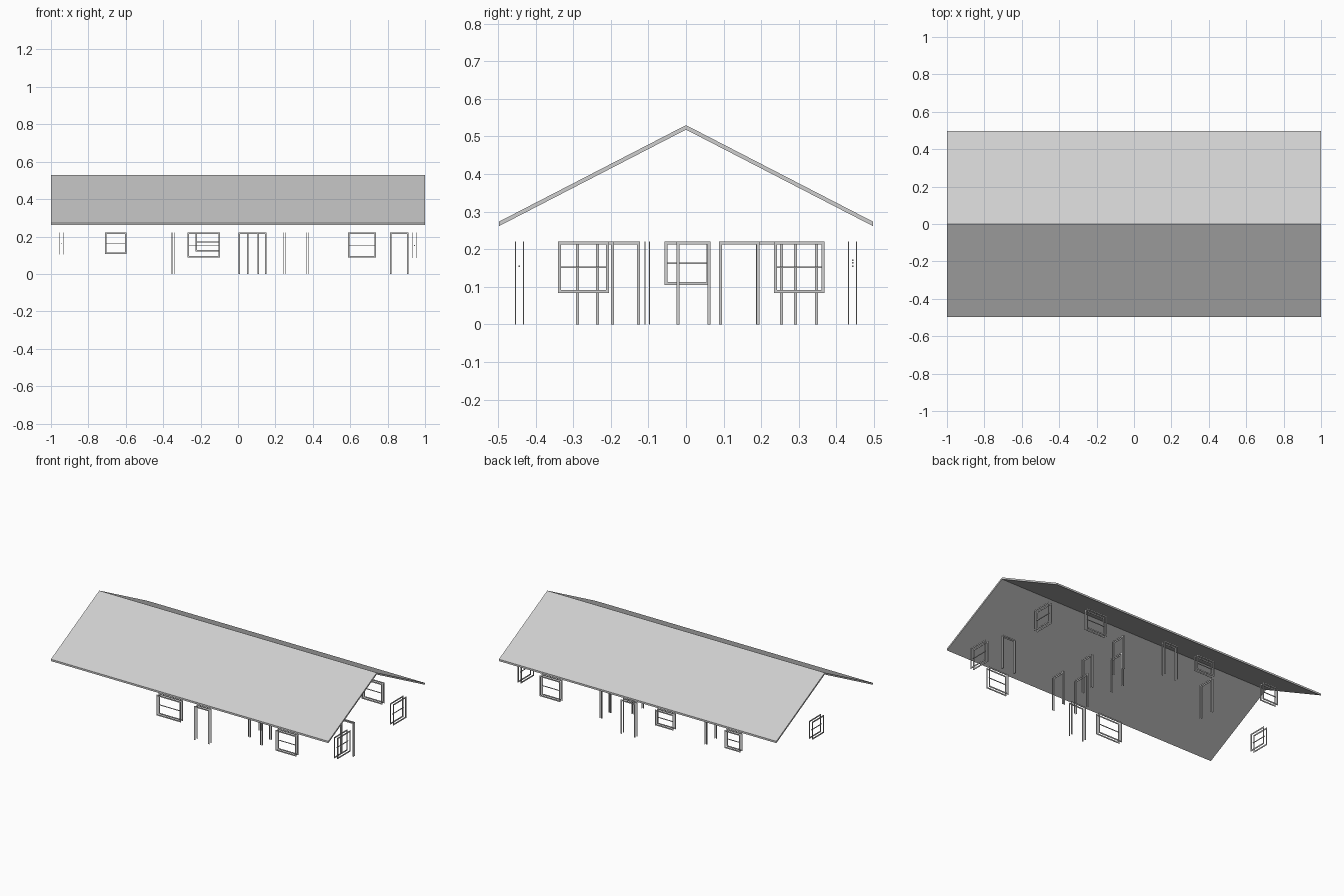
import bpy
import bmesh
from mathutils import Vector

cube = bpy.data.objects.get("Cube")
if cube:
    bpy.data.objects.remove(cube, do_unlink=True)

grey = bpy.data.materials.new("light_grey")
grey.use_nodes = True
colour = (0.62, 0.62, 0.62, 1)
grey.diffuse_color = colour
grey.node_tree.nodes["Principled BSDF"].inputs["Base Color"].default_value = colour

TRIM = 0.008    # casing width
THIN = 0.003    # casing depth
TOP = 0.221     # shared head height
OUTER = 0.025   # outer wall thickness
INNER = 0.015   # partition thickness


def finish(bm, name):
    bmesh.ops.recalc_face_normals(bm, faces=bm.faces)
    mesh = bpy.data.meshes.new(name)
    bm.to_mesh(mesh)
    bm.free()
    mesh.materials.append(grey)
    obj = bpy.data.objects.new(name, mesh)
    bpy.context.collection.objects.link(obj)
    return obj


def extrude_outline(bm, points, direction):
    face = bm.faces.new([bm.verts.new(p) for p in points])
    moved = bmesh.ops.extrude_face_region(bm, geom=[face])["geom"]
    verts = [g for g in moved if isinstance(g, bmesh.types.BMVert)]
    bmesh.ops.translate(bm, verts=verts, vec=direction)


def opening(name, axis, pos, a, b, sill, wall):
    """Casing on both wall faces; a sill above the floor makes it a window."""
    def place(u, d, z):
        return Vector((d, u, z)) if axis == "x" else Vector((u, d, z))

    bm = bmesh.new()
    window = sill > 0
    for side in (-1, 1):
        d = pos + side * (wall - THIN) / 2 - THIN / 2
        push = place(0, THIN, 0)
        if window:
            # Closed frame: four mitred boards
            outer = [(a, sill), (b, sill), (b, TOP), (a, TOP)]
            inner = [(a + TRIM, sill + TRIM), (b - TRIM, sill + TRIM),
                     (b - TRIM, TOP - TRIM), (a + TRIM, TOP - TRIM)]
            for i in range(4):
                j = (i + 1) % 4
                board = [outer[i], outer[j], inner[j], inner[i]]
                extrude_outline(bm, [place(u, d, z) for u, z in board], push)
        else:
            # Door casing open at the floor
            arch = [(a, 0), (a, TOP), (b, TOP), (b, 0), (b - TRIM, 0),
                    (b - TRIM, TOP - TRIM), (a + TRIM, TOP - TRIM), (a + TRIM, 0)]
            extrude_outline(bm, [place(u, d, z) for u, z in arch], push)
    if window:
        # Meeting rail in the middle of the wall
        mid, h, d = (sill + TOP) / 2, 0.002, pos - 0.002
        rail = [(a + TRIM, mid - h), (b - TRIM, mid - h),
                (b - TRIM, mid + h), (a + TRIM, mid + h)]
        extrude_outline(bm, [place(u, d, z) for u, z in rail], place(0, 0.004, 0))
    return finish(bm, name)


# Gable roof: a thin folded sheet along x
roof = bmesh.new()
EAVE, RIDGE, SHEET = 0.273, 0.53, 0.012
profile = [(-0.498, EAVE), (0, RIDGE), (0.498, EAVE),
           (0.498, EAVE - SHEET), (0, RIDGE - SHEET), (-0.498, EAVE - SHEET)]
extrude_outline(roof, [(-1, y, z) for y, z in profile], (2, 0, 0))
finish(roof, "gable_roof")

# Windows: name, axis across the wall, wall position, start, end, sill
for name, axis, pos, a, b, sill in (
    ("front_window_right", "y", -0.443, -0.27, -0.095, 0.087),
    ("front_window_left", "y", -0.443, 0.588, 0.737, 0.087),
    ("back_window_left", "y", 0.443, 0.588, 0.737, 0.087),
    ("back_window_middle", "y", 0.443, -0.228, -0.095, 0.12),
    ("back_window_right", "y", 0.443, -0.71, -0.595, 0.106),
    ("left_window_front", "x", 0.943, -0.34, -0.205, 0.084),
    ("left_window_back", "x", 0.943, 0.234, 0.369, 0.084),
    ("right_window", "x", -0.943, -0.057, 0.063, 0.105),
):
    opening(name, axis, pos, a, b, sill, OUTER)

# Door casings: name, axis, wall position, start, end, wall thickness
for name, axis, pos, a, b, wall in (
    ("front_door_casing", "y", -0.443, 0.003, 0.112, OUTER),
    ("back_door_casing", "y", 0.443, 0.047, 0.152, OUTER),
    ("closet_door_casing", "y", -0.103, 0.813, 0.912, INNER),
    ("hall_door_casing_front", "x", 0.37, -0.292, -0.191, INNER),
    ("hall_door_casing_middle", "x", 0.37, -0.025, 0.065, INNER),
    ("hall_door_casing_back", "x", 0.37, 0.25, 0.351, INNER),
    ("inner_door_casing_front", "x", 0.247, -0.239, -0.123, INNER),
    ("inner_door_casing_back", "x", 0.247, 0.088, 0.196, INNER),
    ("right_room_door_casing", "x", -0.347, 0.186, 0.295, INNER),
):
    opening(name, axis, pos, a, b, 0, wall)
